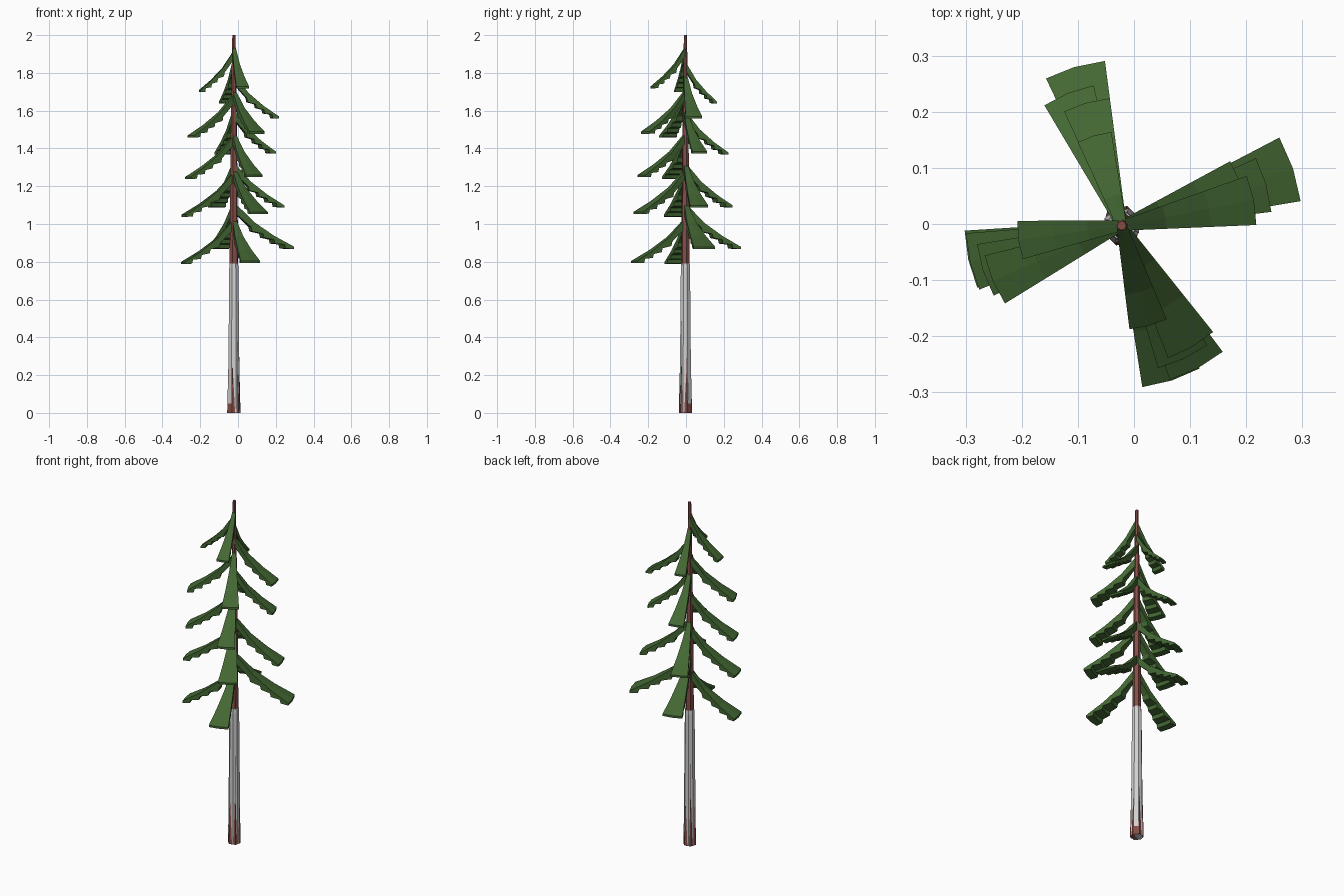
import bpy
import bmesh
from math import cos, sin, tan, radians

if "Cube" in bpy.data.objects:
    bpy.data.objects.remove(bpy.data.objects["Cube"], do_unlink=True)

AXIS_X, AXIS_Y = -0.022, -0.003


def make_material(name, color):
    mat = bpy.data.materials.new(name)
    mat.use_nodes = True
    mat.diffuse_color = color
    mat.node_tree.nodes["Principled BSDF"].inputs["Base Color"].default_value = color
    return mat


green = make_material("needle green", (0.056, 0.135, 0.033, 1))
brown = make_material("bark brown", (0.235, 0.075, 0.062, 1))
grey = make_material("pale bark grey", (0.63, 0.63, 0.63, 1))


def finish(name, bm, mat):
    bmesh.ops.recalc_face_normals(bm, faces=bm.faces)
    mesh = bpy.data.meshes.new(name)
    bm.to_mesh(mesh)
    bm.free()
    mesh.materials.append(mat)
    obj = bpy.data.objects.new(name, mesh)
    obj.location = (AXIS_X, AXIS_Y, 0)
    bpy.context.collection.objects.link(obj)


def tapered_pole(name, sides, profile, turn, mat):
    """Loft flat-sided rings given as (radius, height)."""
    bm = bmesh.new()
    rings = []
    for r, z in profile:
        angles = [radians(turn + 360 * i / sides) for i in range(sides)]
        rings.append([bm.verts.new((r * cos(a), r * sin(a), z)) for a in angles])
    for low, high in zip(rings, rings[1:]):
        for i in range(sides):
            j = (i + 1) % sides
            bm.faces.new((low[i], low[j], high[j], high[i]))
    bm.faces.new(rings[0])
    bm.faces.new(rings[-1])
    finish(name, bm, mat)


# Brown trunk, whose corners break through the pale bark near the ground
tapered_pole("trunk", 6, [(0.0365, 0), (0.0302, 0.25), (0.0235, 0.79), (0.0175, 1.45), (0.0085, 2)],
             15, brown)
tapered_pole("pale_bark", 8, [(0.0335, 0), (0.0265, 0.765), (0.0245, 0.79)], 22.5, grey)

# Side profile of a bough: (fraction of reach, fraction of drop)
TOP = [(0.02, 1.0), (0.33, 0.59), (0.66, 0.29), (1.0, 0.04)]
TEETH = [(1.0, -0.01), (0.86, 0), (0.84, 0.09), (0.68, 0.11), (0.66, 0.2),
         (0.5, 0.24), (0.48, 0.33), (0.3, 0.38), (0.28, 0.48), (0.02, 0.78)]
ROOT_WIDTH = 0.009


def bough(name, azimuth, reach, tip_z, drop, spread=10.7):
    """Drooping fan with a toothed underside and a slightly bowed tip."""
    bm = bmesh.new()
    profile = TOP + TEETH
    a = radians(azimuth)
    slices = []
    for side in (-1, 0, 1):
        length = reach * cos(radians(side * spread))
        half_width = length * tan(radians(spread))
        ring = []
        for t, h in profile:
            out = t * length
            across = side * (ROOT_WIDTH * (1 - t) + half_width * t)
            ring.append(bm.verts.new((out * cos(a) - across * sin(a),
                                      out * sin(a) + across * cos(a), tip_z + h * drop)))
        slices.append(ring)
    count = len(profile)
    for left, right in zip(slices, slices[1:]):
        for i in range(count):
            j = (i + 1) % count
            bm.faces.new((left[i], left[j], right[j], right[i]))
    # Side walls
    bm.faces.new(slices[0])
    bm.faces.new(slices[-1])
    finish(name, bm, green)


# Boughs by side, from the top down: (azimuth, reach, tip height)
BOUGHS = {
    "right": [(188, 0.186, 1.70), (203, 0.25, 1.46), (198, 0.26, 1.24),
              (193.5, 0.278, 1.04), (192.5, 0.28, 0.79)],
    "front": [(285, 0.185, 1.72), (300, 0.25, 1.48), (295, 0.262, 1.25),
              (298, 0.288, 1.055), (288, 0.29, 0.795)],
    "left": [(11, 0.24, 1.56), (20, 0.225, 1.375), (16, 0.268, 1.09), (18.5, 0.322, 0.87)],
    "back": [(107, 0.168, 1.64), (106, 0.228, 1.37), (112, 0.255, 1.09), (106.5, 0.295, 0.87)],
}
for side, tiers in BOUGHS.items():
    for n, (azimuth, reach, tip_z) in enumerate(tiers):
        bough(f"{side}_bough_{n + 1}", azimuth, reach, tip_z, 0.18 + 0.18 * reach)
